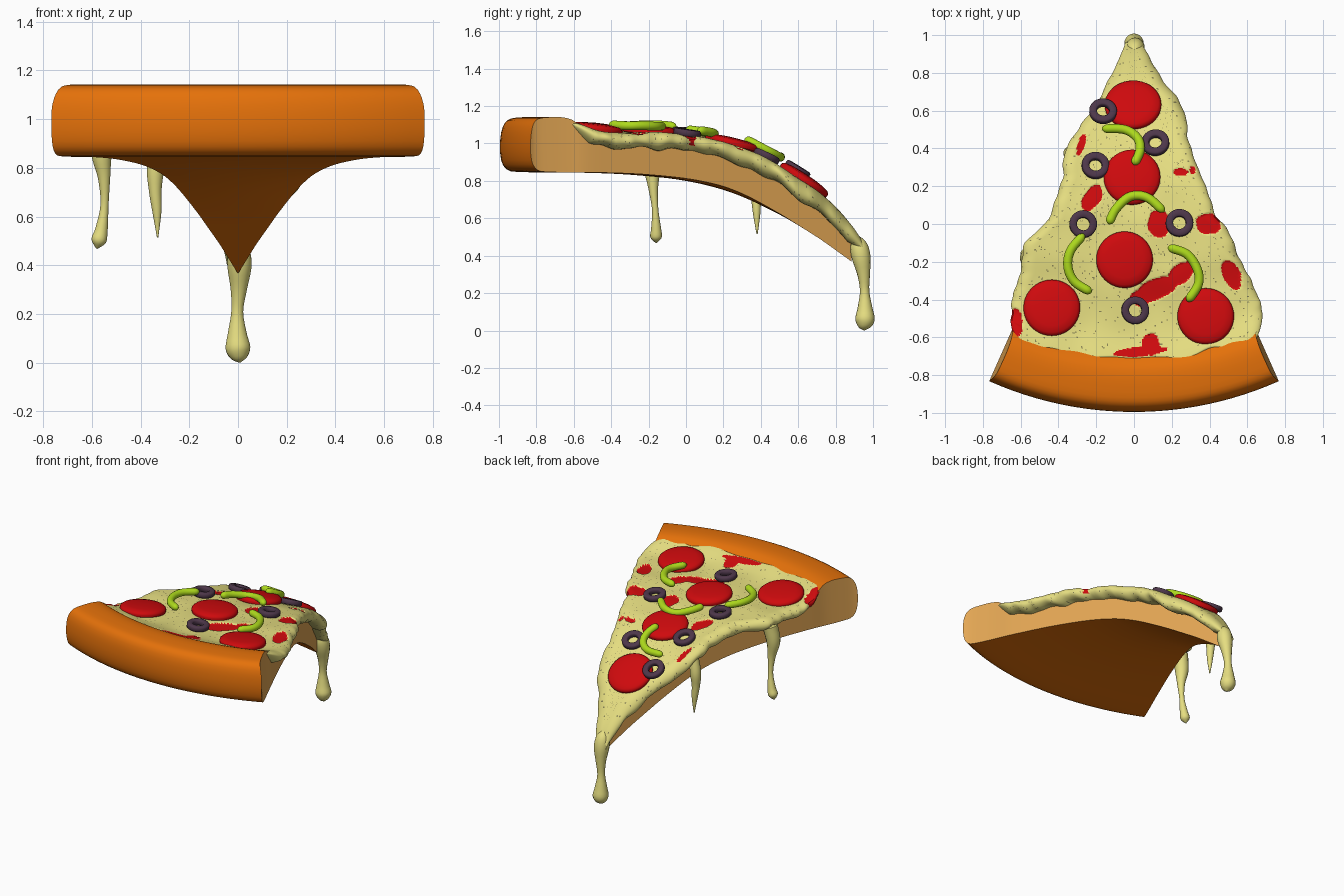
import bpy, math, random
from mathutils import Vector, noise

if "Cube" in bpy.data.objects:
    bpy.data.objects.remove(bpy.data.objects["Cube"])

random.seed(4)
APEX, HALF = 0.89, math.radians(24)


def material(name, r, g, b):
    m = bpy.data.materials.new(name)
    m.diffuse_color = (r, g, b, 1)
    m.use_nodes = True
    m.node_tree.nodes["Principled BSDF"].inputs["Base Color"].default_value = m.diffuse_color
    return m


CRUST = material("baked crust", 0.78, 0.165, 0.003)
CRUMB = material("bread crumb", 0.78, 0.39, 0.09)
CHEESE = material("cheese", 0.79, 0.73, 0.22)
SPECK = material("herb speck", 0.25, 0.23, 0.09)
RED = material("red sauce and pepperoni", 0.62, 0.003, 0.004)
OLIVE = material("black olive", 0.075, 0.038, 0.068)
GREEN = material("green pepper", 0.42, 0.70, 0.012)


def interp(table, t):
    """Smooth curve through (t, value) pairs sorted by t."""
    n = len(table)
    t = min(max(t, table[0][0]), table[-1][0])
    i = 0
    while i < n - 2 and t > table[i + 1][0]:
        i += 1

    def slope(k):
        a, b = table[max(k - 1, 0)], table[min(k + 1, n - 1)]
        return (b[1] - a[1]) / (b[0] - a[0])
    (t0, p0), (t1, p1) = table[i], table[i + 1]
    d = t1 - t0
    s = (t - t0) / d
    return ((2*s**3 - 3*s*s + 1) * p0 + (s**3 - 2*s*s + s) * d * slope(i)
            + (3*s*s - 2*s**3) * p1 + (s**3 - s*s) * d * slope(i + 1))


def make(name, verts, faces, mats, index=None, angle=40):
    me = bpy.data.meshes.new(name)
    me.from_pydata([tuple(v) for v in verts], [], faces)
    for m in mats:
        me.materials.append(m)
    if index:
        me.polygons.foreach_set("material_index", index)
    ob = bpy.data.objects.new(name, me)
    bpy.context.collection.objects.link(ob)
    bpy.ops.object.select_all(action='DESELECT')
    bpy.context.view_layer.objects.active = ob
    ob.select_set(True)
    bpy.ops.object.mode_set(mode='EDIT')
    bpy.ops.mesh.select_all(action='SELECT')
    bpy.ops.mesh.normals_make_consistent(inside=False)
    bpy.ops.object.mode_set(mode='OBJECT')
    bpy.ops.object.shade_smooth_by_angle(angle=math.radians(angle))


def bend_coord(x, y):
    """Distance along the slice: curved near the crust, straight at the tip."""
    d = APEX - math.hypot(x, y - APEX)
    return y + (d - y) * min(max((0.6 - y) / 0.4, 0), 1)


# Dough and crust: lofted wedge with curved top and bottom
TOP = [(-.995, 1.0), (-.99, 1.05), (-.975, 1.10), (-.945, 1.13), (-.88, 1.14), (-.8, 1.14),
       (-.74, 1.125), (-.68, 1.08), (-.6, 1.04), (-.5, 1.025), (-.2, 1.02), (0, 1.0),
       (.2, .96), (.35, .905), (.5, .825), (.65, .725), (.8, .585), (.89, .45)]
BOT = [(-.995, .96), (-.988, .91), (-.97, .872), (-.93, .85), (-.6, .845), (-.3, .833),
       (0, .80), (.25, .735), (.5, .62), (.7, .50), (.8, .43), (.89, .365)]
stations = [-.995, -.992, -.988, -.98, -.97, -.957, -.94, -.92] + [-.89 + i * 1.775 / 60 for i in range(61)]
NA = 24
verts, faces, index = [], [], []
for table in (TOP, BOT):
    for s in stations:
        for j in range(NA + 1):
            a = HALF * (2 * j / NA - 1)
            r = APEX - s
            z0 = interp(table, s)
            a *= 1 - 0.03 * max(0, (z0 - 1.03) / 0.11) ** 2 * (s < -.6)
            x, y = r * math.sin(a), APEX - r * math.cos(a)
            verts.append((x, y, interp(table, bend_coord(x, y)) if s > -.5 else z0))
W, LAYER = NA + 1, len(stations) * (NA + 1)
for i in range(len(stations) - 1):
    for j in range(NA):
        k = i * W + j
        q = [k, k + 1, k + W + 1, k + W]
        faces += [q, [LAYER + v for v in q]]
        index += [0, 0]
    for k in (i * W, i * W + NA):
        faces.append([k, k + W, LAYER + k + W, LAYER + k])
        index.append(1)
for k0, m in ((0, 0), ((len(stations) - 1) * W, 1)):
    for k in range(k0, k0 + NA):
        faces.append([k, k + 1, LAYER + k + 1, LAYER + k])
        index.append(m)
make("dough_and_crust", verts, faces, [CRUST, CRUMB], index)

# Cheese: fine sheet that curls over the cut edges, with sauce showing through
CTOP = [(-.78, 1.135), (-.7, 1.107), (-.6, 1.07), (-.5, 1.058), (-.2, 1.055), (0, 1.037), (.2, .997),
        (.35, .945), (.5, .87), (.65, .78), (.75, .705), (.85, .61), (.92, .52), (.97, .42)]
RIGHT = [(-.73, .635), (-.64, .67), (-.55, .68), (-.45, .66), (-.28, .6), (-.17, .55), (-.03, .49),
         (.05, .43), (.2, .38), (.4, .3), (.6, .265), (.7, .2), (.83, .11), (.92, .06), (.97, .04)]
LEFT = [(-.73, .63), (-.6, .65), (-.45, .645), (-.28, .6), (-.12, .58), (0, .47), (.08, .43),
        (.25, .38), (.4, .36), (.52, .28), (.64, .2), (.8, .115), (.92, .06), (.97, .045)]
# sauce patches: x, y, half width, half height, turn in degrees
PATCHES = [(-.22, .14, .042, .068, -30), (-.28, .42, .018, .055, -15), (-.13, .8, .014, .045, -30),
           (.245, .275, .037, .018, 0), (.31, .285, .015, .022, 0), (.13, 0, .055, .07, 0),
           (.39, 0, .065, .052, 0), (.25, -.26, .075, .048, 30), (.11, -.35, .13, .052, 25),
           (.515, -.27, .042, .085, 20), (.09, -.64, .045, .055, 0), (.03, -.675, .13, .025, 5),
           (-.635, -.53, .045, .075, 0)]


def sauce(x, y):
    wob = 0.5 * noise.noise(Vector((x * 14, y * 14, 3)))
    for px, py, w, h, a in PATCHES:
        if abs(x - px) > .16 or abs(y - py) > .16:
            continue
        c, s = math.cos(math.radians(a)), math.sin(math.radians(a))
        u, v = (x - px) * c + (y - py) * s, (y - py) * c - (x - px) * s
        if (u / w) ** 2 + (v / h) ** 2 < 1.1 + wob:
            return True
    return False


def surface(x, y):
    return interp(CTOP, bend_coord(x, y)) + 0.012 * noise.noise(Vector((x * 5, y * 5, 0)))


NR, NC = 260, 210
T0, T1 = -.73, .96
verts, faces, index = [], [], []
for i in range(NR + 1):
    t = T0 + (T1 - T0) * i / NR
    fade = max(0, min(1, (0.3 - t) / 0.9)) ** 2
    back = .035 * math.exp(-((t - T0) / .012) ** 2)      # tuck the rear edge into the crust
    for j in range(NC + 1):
        s = 2 * j / NC - 1
        side = 1 if s > 0 else -1
        w = interp(RIGHT if s > 0 else LEFT, t) + 0.012 * noise.noise(Vector((t * 14, side, 7)))
        e = min(.07, w * .7)
        h = .042 + .02 * max(0, t) + .014 * noise.noise(Vector((t * 9, side * 3, 1)))
        h *= min(1, .25 + (t - T0) / .2) * min(1, .35 + (T1 - t) / .15)
        if abs(s) < .8:
            ax, drop = (w - e) * abs(s) / .8, 0
        else:
            a = (abs(s) - .8) / .2 * 3.0
            ax, drop = w - e + e * math.sin(a), h * (1 - math.cos(a))
            if j in (0, NC):
                ax = max(0, ax - .04)
        x = side * ax
        y = t + fade * (.2 * x * x + .04 * noise.noise(Vector((x * 6, 2, 5))))
        z = surface(x, y) - drop - back
        if sauce(x, y) and drop < .02 and t > -.6:
            z -= .008
        verts.append((x, y, z))
for i in range(NR):
    for j in range(NC):
        k = i * (NC + 1) + j
        q = [k, k + 1, k + NC + 2, k + NC + 1]
        faces.append(q)
        cx, cy = (sum(verts[v][n] for v in q) / 4 for n in (0, 1))
        low = abs(2 * (j + .5) / NC - 1) > .93
        index.append(1 if sauce(cx, cy) and not low else 2 if random.random() < .022 else 0)
make("cheese", verts, faces, [CHEESE, RED, SPECK], index, 80)


def tube(name, pts, mat, ref, steps=28, sides=14, blunt=0):
    """Round sweep through (x, y, z, radius) points; blunt rounds off the ends."""
    n = len(pts) - 1
    comps = [[(i, p[c]) for i, p in enumerate(pts)] for c in range(4)]
    path = [[interp(c, n * i / steps) for c in comps] for i in range(steps + 1)]
    verts, faces = [], []
    for i, p in enumerate(path):
        tan = (Vector(path[min(i + 1, steps)][:3]) - Vector(path[max(i - 1, 0)][:3])).normalized()
        u = tan.cross(ref).normalized()
        v = tan.cross(u)
        end = min(i, steps - i)
        r = p[3]
        if end < blunt:
            r *= math.sqrt(max(.06, 1 - (1 - end / blunt) ** 2))
        for k in range(sides):
            a = 2 * math.pi * k / sides
            verts.append(Vector(p[:3]) + (u * math.cos(a) + v * math.sin(a)) * max(r, .002))
    for i in range(steps):
        for k in range(sides):
            a, b = i * sides + k, i * sides + (k + 1) % sides
            faces.append([a, b, b + sides, a + sides])
    faces += [list(range(sides)), list(range(steps * sides, (steps + 1) * sides))]
    make(name, verts, faces, [mat], None, 60)


# Cheese drips: tip, left edge, left near tip
X, Z = Vector((1, 0, 0)), Vector((0, 0, 1))
tube("tip_drip", [(0, .90, .50, .02), (.004, .922, .455, .046), (.006, .937, .39, .05), (.003, .95, .30, .034),
                  (-.003, .955, .21, .025), (-.003, .957, .12, .04), (0, .957, .06, .052),
                  (.005, .953, .02, .034), (.008, .953, 0, .002)], CHEESE, X)
tube("long_side_drip", [(-.54, -.17, .98, .05), (-.56, -.18, .87, .045), (-.55, -.175, .76, .026),
                        (-.548, -.165, .65, .017), (-.56, -.16, .55, .026), (-.572, -.16, .50, .031),
                        (-.58, -.16, .468, .003)], CHEESE, X)
tube("short_side_drip", [(-.32, .37, .91, .03), (-.338, .375, .80, .036), (-.34, .375, .71, .027),
                         (-.333, .378, .62, .019), (-.33, .38, .515, .003)], CHEESE, X)


def lathe_on_cheese(name, x, y, profile, lift, mat, closed, sides=40):
    """Turned shape laid flat on the sloping cheese."""
    d = .06
    nrm = Vector(((surface(x - d, y) - surface(x + d, y)) / (2 * d),
                  (surface(x, y - d) - surface(x, y + d)) / (2 * d), 1)).normalized()
    u = nrm.cross(Vector((0, 1, 0))).normalized()
    v = nrm.cross(u)
    c = Vector((x, y, surface(x, y))) + nrm * lift
    n = len(profile)
    verts, faces = [], []
    for r, h in profile:
        for k in range(sides):
            a = 2 * math.pi * k / sides
            verts.append(c + (u * math.cos(a) + v * math.sin(a)) * r + nrm * h)
    for i in range(n if closed else n - 1):
        for k in range(sides):
            k2, i2 = (k + 1) % sides, (i + 1) % n
            faces.append([i * sides + k, i * sides + k2, i2 * sides + k2, i2 * sides + k])
    if not closed:
        faces += [list(range(sides)), list(range((n - 1) * sides, n * sides))]
    make(name, verts, faces, [mat], None, 50)


# Pepperoni slices
DISC = [(.003, .02), (.05, .019), (.1, .015), (.135, .008), (.148, -.003), (.15, -.012), (.148, -.025), (.13, -.032)]
for i, (x, y) in enumerate([(-.005, .625), (-.01, .245), (-.05, -.19), (-.435, -.445), (.38, -.49)]):
    lathe_on_cheese(f"pepperoni_{i + 1}", x, y, DISC, .024, RED, False)

# Olive rings
RING = [(.034, -.012), (.040, -.018), (.066, -.018), (.073, -.011),
        (.073, .011), (.066, .018), (.040, .018), (.034, .012)]
for i, (x, y, lift) in enumerate([(-.165, .575, .042), (.115, .422, .02), (-.205, .303, .02),
                                  (-.27, -.002, .02), (.24, .003, .02), (.005, -.458, .02)]):
    lathe_on_cheese(f"olive_{i + 1}", x, y, RING, lift, OLIVE, True, 28)

# Green pepper strips
STRIPS = [[(-.17, .505), (-.05, .5), (.018, .455), (.032, .39), (0, .315)],
          [(-.135, .0), (-.095, .08), (-.02, .145), (.07, .14), (.16, .065)],
          [(-.265, -.055), (-.335, -.14), (-.35, -.225), (-.315, -.305), (-.225, -.363)],
          [(.18, -.122), (.28, -.16), (.335, -.24), (.34, -.32), (.283, -.41)]]
for i, strip in enumerate(STRIPS):
    lift = .058 if i == 0 else .042
    pts = [(x, y, surface(x, y) + lift, .024) for x, y in strip]
    tube(f"green_pepper_{i + 1}", pts, GREEN, Z, 40, 14, 3)
